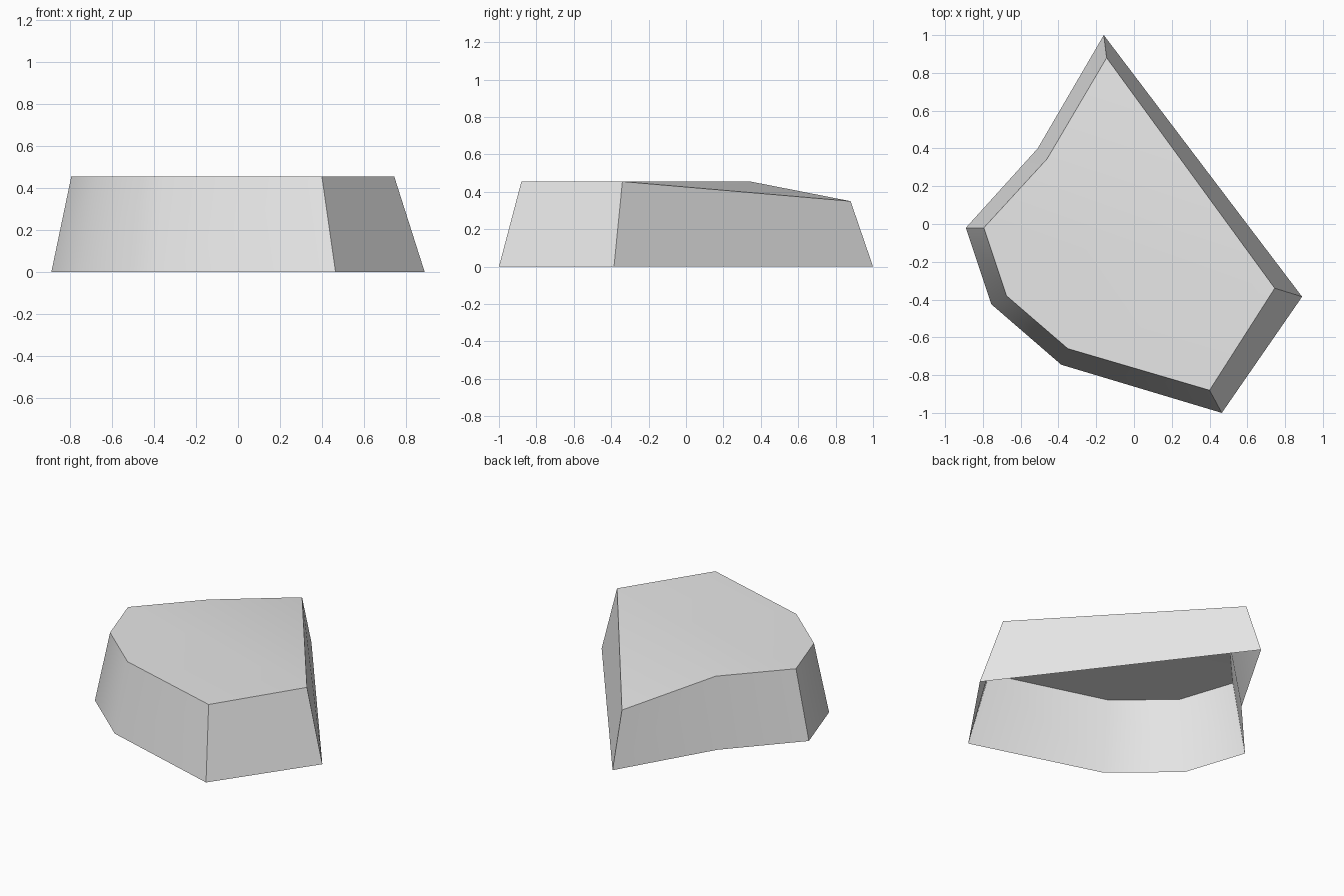
import bpy
import bmesh
import math

cube = bpy.data.objects.get("Cube")
if cube:
    bpy.data.objects.remove(cube, do_unlink=True)

# Plain grey stone
stone = bpy.data.materials.new("grey_stone")
stone.use_nodes = True
grey = (0.8, 0.8, 0.8, 1.0)
stone.diffuse_color = grey
stone.node_tree.nodes["Principled BSDF"].inputs["Base Color"].default_value = grey

# Outlines, counter-clockwise from the front corner
HEIGHT = 0.455
BACK_HEIGHT = 0.35
BACK = 2
base_outline = [(0.465, -1.0), (0.89, -0.385), (-0.16, 1.0), (-0.51, 0.4),
                (-0.89, -0.02), (-0.755, -0.425), (-0.385, -0.745)]
top_outline = [(0.4, -0.88), (0.745, -0.34), (-0.145, 0.88), (-0.46, 0.345),
               (-0.795, -0.02), (-0.675, -0.38), (-0.35, -0.66)]

# Tapered shell, open underneath
bm = bmesh.new()
base = [bm.verts.new((x, y, 0)) for x, y in base_outline]
top = [bm.verts.new((x, y, BACK_HEIGHT if i == BACK else HEIGHT))
       for i, (x, y) in enumerate(top_outline)]
count = len(base)
for i in range(count):
    j = (i + 1) % count
    bm.faces.new((base[i], base[j], top[j], top[i]))

# Level top, with a facet dipping to the back corner
bm.faces.new([v for i, v in enumerate(top) if i != BACK])
bm.faces.new(top[BACK - 1:BACK + 2])

mesh = bpy.data.meshes.new("rock_slab")
bm.to_mesh(mesh)
bm.free()
mesh.materials.append(stone)
rock = bpy.data.objects.new("rock_slab", mesh)
bpy.context.collection.objects.link(rock)

# Soft bends, crisp corners
bpy.ops.object.select_all(action="DESELECT")
rock.select_set(True)
bpy.context.view_layer.objects.active = rock
bpy.ops.object.shade_smooth_by_angle(angle=math.radians(40))
